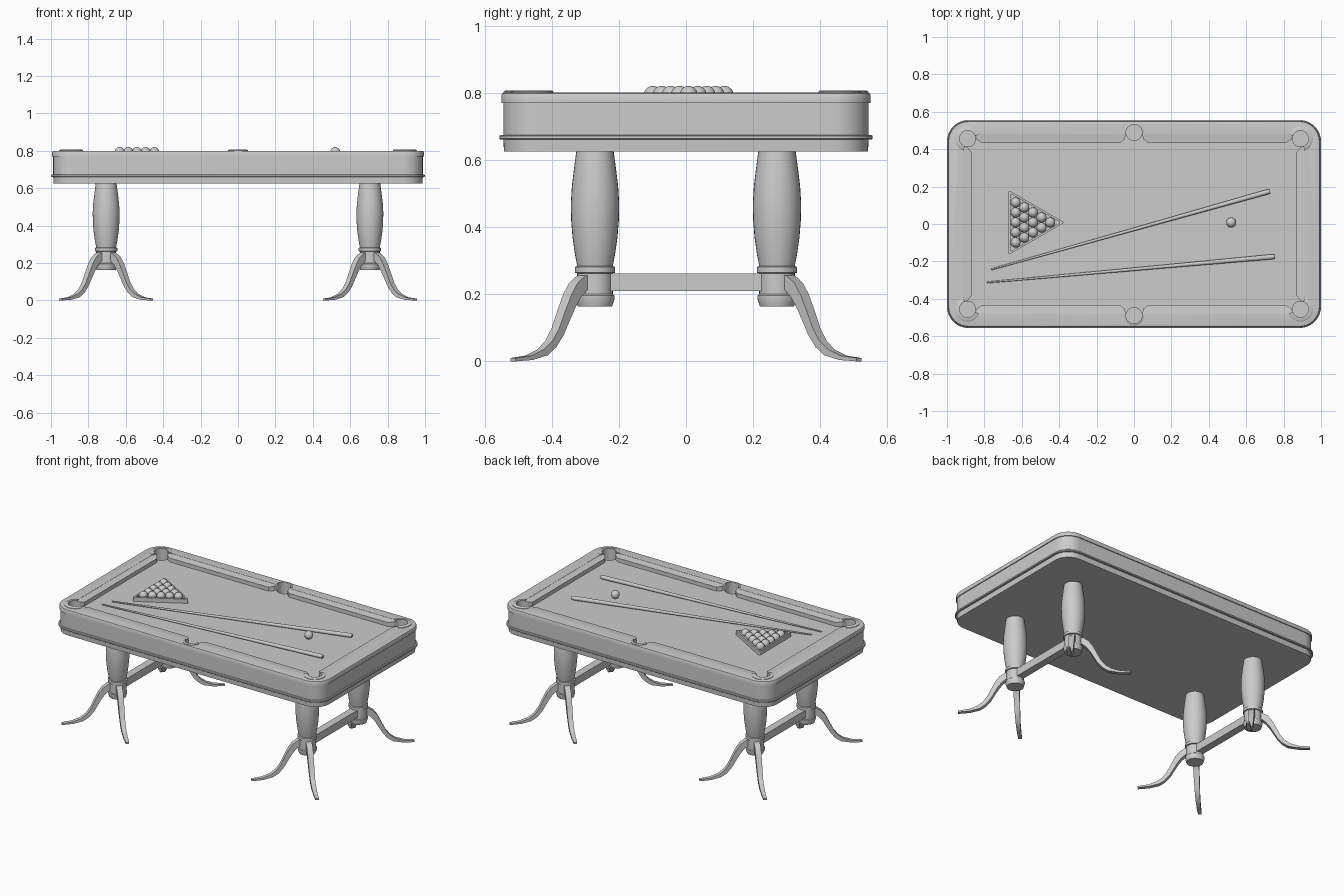
import bpy, bmesh
from math import sin, cos, pi, radians, atan2
from mathutils import Vector

if "Cube" in bpy.data.objects:
    bpy.data.objects.remove(bpy.data.objects["Cube"])

BED, TOP = 0.767, 0.80


def finish(name, bm, smooth=True):
    bmesh.ops.recalc_face_normals(bm, faces=bm.faces)
    me = bpy.data.meshes.new(name)
    bm.to_mesh(me)
    bm.free()
    ob = bpy.data.objects.new(name, me)
    bpy.context.collection.objects.link(ob)
    if smooth:
        bpy.ops.object.select_all(action='DESELECT')
        ob.select_set(True)
        bpy.context.view_layer.objects.active = ob
        bpy.ops.object.shade_smooth_by_angle(angle=radians(35))
    return ob


def loft(name, rings, closed=False, smooth=True):
    """Skin a list of equal-length closed loops; cap the ends or join them."""
    bm = bmesh.new()
    loops = [[bm.verts.new(p) for p in r] for r in rings]
    n = len(loops[0])
    pairs = list(zip(loops, loops[1:]))
    if closed:
        pairs.append((loops[-1], loops[0]))
    else:
        bm.faces.new(loops[0])
        bm.faces.new(loops[-1])
    for a, b in pairs:
        for i in range(n):
            j = (i + 1) % n
            bm.faces.new((a[i], a[j], b[j], b[i]))
    return finish(name, bm, smooth)


def rounded_rect(hx, hy, r, z, seg=10):
    pts = []
    for q, (sx, sy) in enumerate(((1, 1), (-1, 1), (-1, -1), (1, -1))):
        for i in range(seg + 1):
            a = (q + i / seg) * pi / 2
            pts.append((sx * (hx - r) + r * cos(a), sy * (hy - r) + r * sin(a), z))
    return pts


def circle(x, y, r, z, n=32):
    return [(x + r * cos(2 * pi * i / n), y + r * sin(2 * pi * i / n), z) for i in range(n)]


def cut(target, cutter):
    cutter.hide_render = True
    mod = target.modifiers.new("cut", 'BOOLEAN')
    mod.operation, mod.solver, mod.object = 'DIFFERENCE', 'EXACT', cutter
    bpy.context.view_layer.objects.active = target
    bpy.ops.object.modifier_apply(modifier=mod.name)
    bpy.data.objects.remove(cutter)


# Table body with bead moulding and top rail: (height, inset)
profile = [(.625, .014), (.66, .012), (.66, .004), (.663, 0), (.671, 0), (.674, .004),
           (.674, .012), (.77, .012), (.77, .006), (.792, .006), (.798, .009), (TOP, .016)]
body = loft("table_body", [rounded_rect(1 - d, .556 - d, .115 - d, z) for z, d in profile])

# Sunken playing field and six pocket holes
cut(body, loft("field_cutter", [[(x * .915, y * .48, z) for x, y in
    ((1, 1), (-1, 1), (-1, -1), (1, -1))] for z in (BED, .9)], smooth=False))
pockets = [(sx * .89, sy * .456) for sx in (-1, 1) for sy in (-1, 1)] + [(0, .49), (0, -.49)]
for x, y in pockets:
    cut(body, loft("pocket_cutter", [circle(x, y, .043, .69), circle(x, y, .043, .9)], smooth=False))

# Raised pocket rims, open toward the field
for x, y in pockets:
    out, half, ro = (atan2(y, 0), pi / 2, .053) if x == 0 else (
        atan2(y / abs(y), x / abs(x)), radians(115), .066)
    rings = []
    for i in range(25):
        a = out + half * (i / 12 - 1)
        rings.append([(x + r * cos(a), y + r * sin(a), z) for r, z in
                      ((.043, TOP - .03), (ro, TOP - .03), (ro, TOP + .003),
                       (ro - .006, TOP + .007), (.043, TOP + .007))])
    loft("pocket_rim", rings)

# Cushions: (along, across) outlines with flared pocket ends
def cushion(name, place, a0, a1, f0, f1, outer, nose):
    top, low = .799, .793
    plan = [(a0, outer, top), (a0 + f0 * .3, outer - (outer - nose) * .6, top - .002),
            (a0 + f0, nose, low), (a1 - f1, nose, low),
            (a1 - f1 * .3, outer - (outer - nose) * .6, top - .002), (a1, outer, top)]
    loft(name, [[place(a, c, BED - .002) for a, c, z in plan],
                [place(a, c, z) for a, c, z in plan]], smooth=False)

for s in (-1, 1):
    for t in (-1, 1):
        cushion("long_cushion", lambda a, c, z: (s * a, t * c, z), .042, .855, .035, .045, .482, .432)
    cushion("short_cushion", lambda a, c, z: (s * c, a, z), -.42, .42, .035, .035, .917, .87)

# Turned legs, feet and stretchers
LEG = [(.163, .051), (.185, .058), (.196, .058), (.2, .053), (.262, .053), (.264, .06), (.281, .06),
       (.284, .053), (.32, .060), (.37, .067), (.42, .071), (.47, .072), (.52, .069), (.57, .063), (.63, .055)]
# Foot stations: upper (r, z), lower (r, z), half width
FOOT = [((.02, .264), (.02, .215), .018), ((.06, .254), (.05, .213), .018),
        ((.092, .232), (.078, .190), .018), ((.116, .2), (.102, .158), .018),
        ((.142, .15), (.125, .118), .017), ((.168, .096), (.148, .078), .016),
        ((.195, .06), (.178, .042), .015), ((.23, .035), (.213, .018), .014),
        ((.28, .017), (.275, .004), .013), ((.345, .010), (.345, 0), .011)]
for sx in (-1, 1):
    X = sx * .705
    for sy in (-1, 1):
        Y = sy * .271
        loft("leg", [circle(X, Y, r, z) for z, r in LEG])
        for d in (-1, 1):
            ux, uy = d * .7071, sy * .7071
            loft("foot", [[(X + ux * r - uy * w * k, Y + uy * r + ux * w * k, z)
                           for (r, z), k in ((u, 1), (u, -1), (l, -1), (l, 1))]
                          for u, l, w in FOOT])
    loft("stretcher", [[(X + a * .025, y, z) for a, z in
         ((-1, .21), (1, .21), (1, .262), (-1, .262))] for y in (-.25, .25)], smooth=False)

# Balls
def ball(name, x, y, r=.0266):
    bm = bmesh.new()
    bmesh.ops.create_uvsphere(bm, u_segments=24, v_segments=14, radius=r)
    bmesh.ops.translate(bm, verts=bm.verts, vec=(x, y, BED + r))
    finish(name, bm)

for col in range(5):
    for row in range(5 - col):
        ball("racked_ball", -.633 + col * .0463, .008 + (row - (4 - col) / 2) * .0535)
ball("cue_ball", .52, .008)

# Triangular rack frame with rounded corners
def triangle(R, z, round_r):
    pts = []
    for k in range(3):
        a = k * 2 * pi / 3
        c = Vector((-.571 + (R - 2 * round_r) * cos(a), .008 + (R - 2 * round_r) * sin(a)))
        for i in range(7):
            b = a + (i / 3 - 1) * pi / 3
            pts.append((c.x + round_r * cos(b), c.y + round_r * sin(b), z))
    return pts

loft("ball_rack", [triangle(.178, BED, .004), triangle(.2, BED, .007),
                   triangle(.2, .795, .007), triangle(.178, .795, .004)], closed=True)

# Cue sticks: tapered rods lying on the bed
for tip, butt in (((-.764, -.243), (.726, .175)), ((-.79, -.313), (.753, -.174))):
    p, q = Vector(tip), Vector(butt)
    u = (q - p).normalized()
    rings = []
    for t, r in ((0, .003), (.004, .0045), (.6, .0095), (.99, .0135), (1, .011)):
        c = p.lerp(q, t)
        zc = BED + .0045 + .009 * t
        rings.append([(c.x - u.y * r * cos(a), c.y + u.x * r * cos(a), zc + r * sin(a))
                      for a in (2 * pi * i / 16 for i in range(16))])
    loft("cue_stick", rings)
